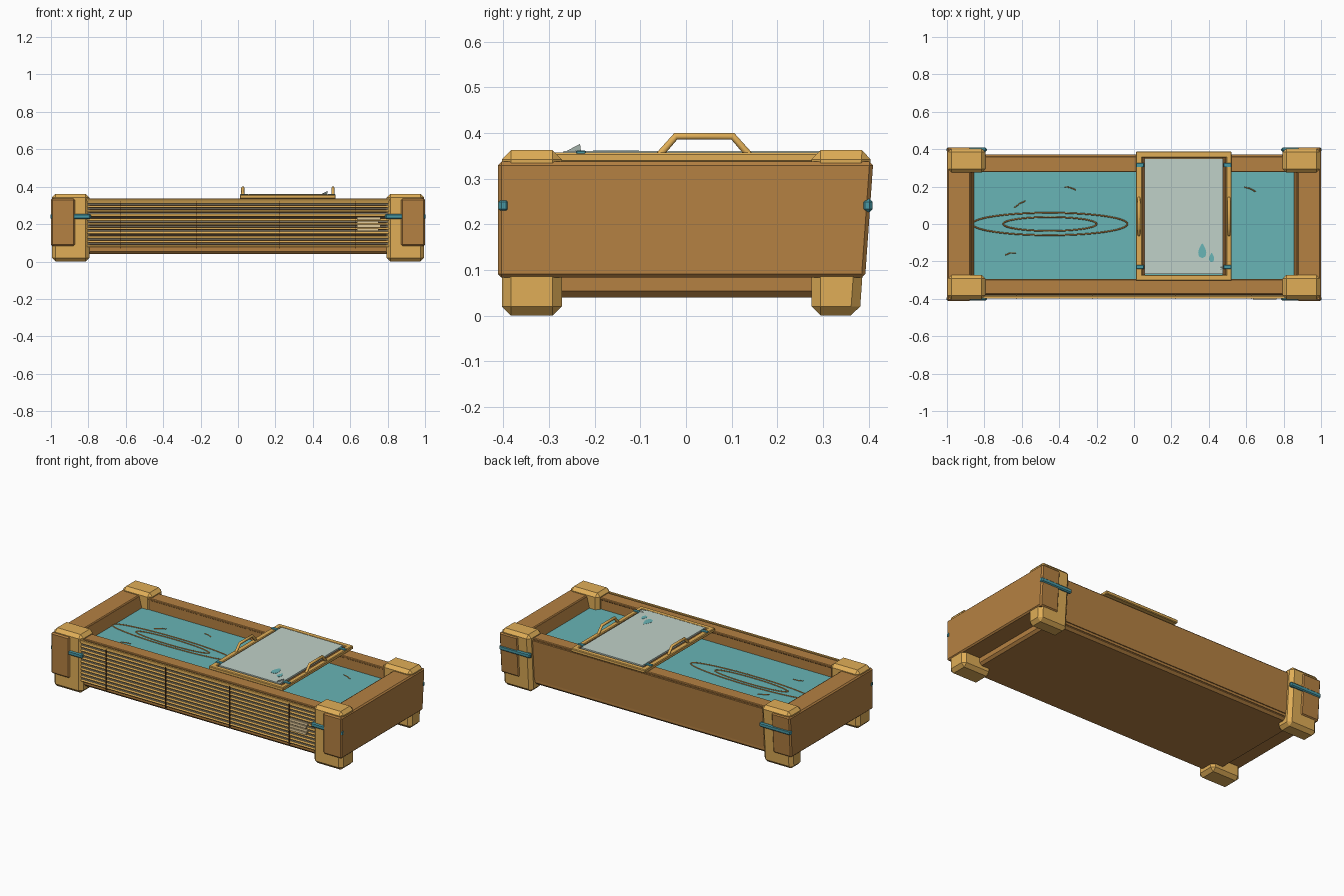
import bpy, bmesh, math
from mathutils import Vector

if "Cube" in bpy.data.objects:
    bpy.data.objects.remove(bpy.data.objects["Cube"])


def linear(c):
    c /= 255
    return c / 12.92 if c < 0.04 else ((c + 0.055) / 1.055) ** 2.4


def material(name, *rgb):
    m = bpy.data.materials.new(name)
    m.use_nodes = True
    col = [linear(c) for c in rgb] + [1]
    m.diffuse_color = col
    m.node_tree.nodes["Principled BSDF"].inputs["Base Color"].default_value = col
    return m


gold = material("golden wood", 224, 174, 87)
brown = material("brown wood", 181, 129, 66)
dark = material("dark wood", 112, 76, 38)
water_blue = material("water teal", 104, 181, 182)
rope_teal = material("rope teal", 72, 152, 164)
paper = material("pale paper", 192, 209, 200)
reed = material("grey reed", 160, 152, 130)
cream = material("cream label", 228, 204, 156)


def finish(name, bm, mat):
    bmesh.ops.recalc_face_normals(bm, faces=bm.faces)
    me = bpy.data.meshes.new(name)
    bm.to_mesh(me)
    bm.free()
    me.materials.append(mat)
    ob = bpy.data.objects.new(name, me)
    bpy.context.collection.objects.link(ob)
    return ob


def box(name, x, y, z, mat, bevel=0, lean=0):
    """Box from ranges; lean pulls the lower back edge inwards."""
    bm = bmesh.new()
    bmesh.ops.create_cube(bm, size=1)
    for v in bm.verts:
        back = v.co.y > 0
        v.co = Vector([r[0] if c < 0 else r[1] for r, c in zip((x, y, z), v.co)])
        if back:
            v.co.y -= lean * (z[1] - v.co.z)
    if bevel:
        bmesh.ops.bevel(bm, geom=bm.edges[:], offset=bevel, segments=1, affect='EDGES')
    return finish(name, bm, mat)


def tube(name, points, radius, mat, closed=False):
    """Round bar swept along a path."""
    cu = bpy.data.curves.new(name, 'CURVE')
    cu.dimensions = '3D'
    cu.bevel_depth = radius
    cu.bevel_resolution = 1
    cu.use_fill_caps = True
    sp = cu.splines.new('POLY')
    sp.points.add(len(points) - 1)
    for p, co in zip(sp.points, points):
        p.co = (*co, 1)
    sp.use_cyclic_u = closed
    tmp = bpy.data.objects.new(name + " path", cu)
    me = bpy.data.meshes.new_from_object(tmp)
    bpy.data.objects.remove(tmp)
    me.name = name
    me.materials.clear()
    me.materials.append(mat)
    ob = bpy.data.objects.new(name, me)
    bpy.context.collection.objects.link(ob)
    return ob


def plate(name, outline, z, thick, mat):
    bm = bmesh.new()
    f = bm.faces.new([bm.verts.new((px, py, z)) for px, py in outline])
    top = bmesh.ops.extrude_face_region(bm, geom=[f])["geom"]
    for v in top:
        if isinstance(v, bmesh.types.BMVert):
            v.co.z += thick
    return finish(name, bm, mat)


def sided(s, a, b):
    return (a, b) if s > 0 else (-b, -a)


LEAN = 0.07
WATER = 0.265

# Base and long walls
box("base_floor", (-0.88, 0.88), (-0.375, 0.345), (0.04, 0.075), brown, 0.014)
box("base_frame", (-0.88, 0.88), (-0.38, 0.349), (0.06, 0.085), brown)
box("front_wall", (-0.88, 0.88), (-0.375, -0.30), (0.08, 0.325), brown)
box("front_rim", (-0.88, 0.88), (-0.375, -0.295), (0.322, 0.337), brown, 0.004)
box("back_wall", (-0.88, 0.88), (0.28, 0.372), (0.075, 0.325), brown, 0, LEAN)
box("back_rim", (-0.88, 0.88), (0.278, 0.362), (0.322, 0.337), brown, 0.004)
box("water", (-0.87, 0.87), (-0.305, 0.29), (WATER - 0.02, WATER), water_blue)

# End boards, inner slopes, corner posts and rope ties
for s, side in ((1, "left"), (-1, "right")):
    box(f"{side}_end_board", sided(s, 0.872, 1.0), (-0.412, 0.410), (0.083, 0.337),
        brown, 0.008, LEAN)
    slope = box(f"{side}_inner_slope", sided(s, 0.848, 0.88), (-0.30, 0.28), (0.24, 0.332), brown)
    for v in slope.data.vertices:
        if v.co.z > 0.3 and abs(v.co.x) < 0.86:
            v.co.x = s * 0.872
    box(f"{side}_front_post", sided(s, 0.795, 0.995), (-0.403, -0.272), (0, 0.362), gold, 0.02)
    box(f"{side}_back_post", sided(s, 0.795, 0.995), (0.275, 0.4055), (0, 0.362), gold, 0.02, LEAN)
    for y, end in ((-0.399, "front"), (0.397, "back")):
        box(f"{side}_{end}_rope", sided(s, 0.787, 1.003), (y - 0.011, y + 0.011),
            (0.227, 0.255), rope_teal, 0.006)

# Slatted front screen
ROWS, LOW, HIGH = 11, 0.083, 0.317
step = (HIGH - LOW) / (ROWS - 1)
box("screen_backing", (-0.81, 0.81), (-0.38, -0.37), (0.075, 0.325), dark)
for i in range(ROWS):
    z = LOW + i * step
    tube("screen_slat", [(-0.81, -0.388, z), (0.81, -0.388, z)], 0.007, gold)
    if i < ROWS - 1:
        box("screen_reed", (-0.81, 0.81), (-0.39, -0.375),
            (z + step / 2 - 0.0038, z + step / 2 + 0.0038), reed)
box("screen_top_rail", (-0.81, 0.81), (-0.398, -0.386), (0.323, 0.335), gold)
for x in (-0.63, -0.22, 0.22, 0.63):
    box("screen_cord", (x - 0.002, x + 0.002), (-0.40, -0.38), (0.07, 0.325), dark)

# Small pale tag on the screen
for i in range(4):
    z = 0.162 + i * 0.02
    box("screen_tag", (0.635, 0.75 + 0.012 * (i % 2)), (-0.403, -0.395), (z, z + 0.015), cream)

# Ripples on the water
for name, rx, ry in (("outer_ripple", 0.415, 0.06), ("inner_ripple", 0.25, 0.037)):
    ring = [(-0.45 + rx * math.cos(a), ry * math.sin(a), WATER)
            for a in (math.tau * k / 64 for k in range(64))]
    tube(name, ring, 0.004, brown, closed=True)
for x, y, tilt in ((-0.34, 0.195, -0.3), (-0.61, 0.11, 0.6), (-0.66, -0.155, 0.2), (0.62, 0.19, -0.4)):
    tube("small_wave", [(x + t, y + tilt * t - 0.005 * abs(t) / 0.03, WATER)
                        for t in (-0.03, 0, 0.03)], 0.003, brown)

# Tray frame across the tub
TRAY_Z = (0.335, 0.357)
for x in ((0.01, 0.043), (0.492, 0.522)):
    box("tray_side", x, (-0.30, 0.386), TRAY_Z, gold, 0.004)
for y in ((-0.303, -0.272), (0.355, 0.388)):
    box("tray_cross_bar", (0.01, 0.522), y, TRAY_Z, gold, 0.004)
for x in ((0.04, 0.058), (0.474, 0.494)):
    box("tray_lacing", x, (-0.275, 0.356), (0.338, 0.35), dark)
box("tray_paper", (0.055, 0.477), (-0.268, 0.35), (0.349, 0.36), paper)

# Tray ties and handles
for x in (0.012, 0.478):
    for y in (-0.23, 0.315):
        box("tray_tie", (x, x + 0.042), (y - 0.011, y + 0.011), (0.352, 0.361), rope_teal, 0.002)
for x in (0.026, 0.508):
    tube("tray_handle", [(x, -0.058, 0.352), (x, -0.022, 0.393), (x, 0.102, 0.393), (x, 0.138, 0.352)],
         0.009, gold)

# Curled paper corner
bm = bmesh.new()
corner = [bm.verts.new(c) for c in
          ((0.477, -0.23, 0.36), (0.445, -0.262, 0.36), (0.478, -0.232, 0.376), (0.452, -0.232, 0.36))]
for a, b, c in ((0, 1, 2), (0, 3, 1), (1, 3, 2), (0, 2, 3)):
    bm.faces.new((corner[a], corner[b], corner[c]))
finish("curled_corner", bm, paper)

# Water drops on the paper
for x, y, r in ((0.365, -0.142, 0.028), (0.415, -0.178, 0.018)):
    shape = [(x + r * math.sin(a) * math.sin(a / 2), y + 1.4 * r * math.cos(a))
             for a in (math.tau * k / 20 for k in range(20))]
    plate("paper_drop", shape, 0.3592, 0.0018, water_blue)
